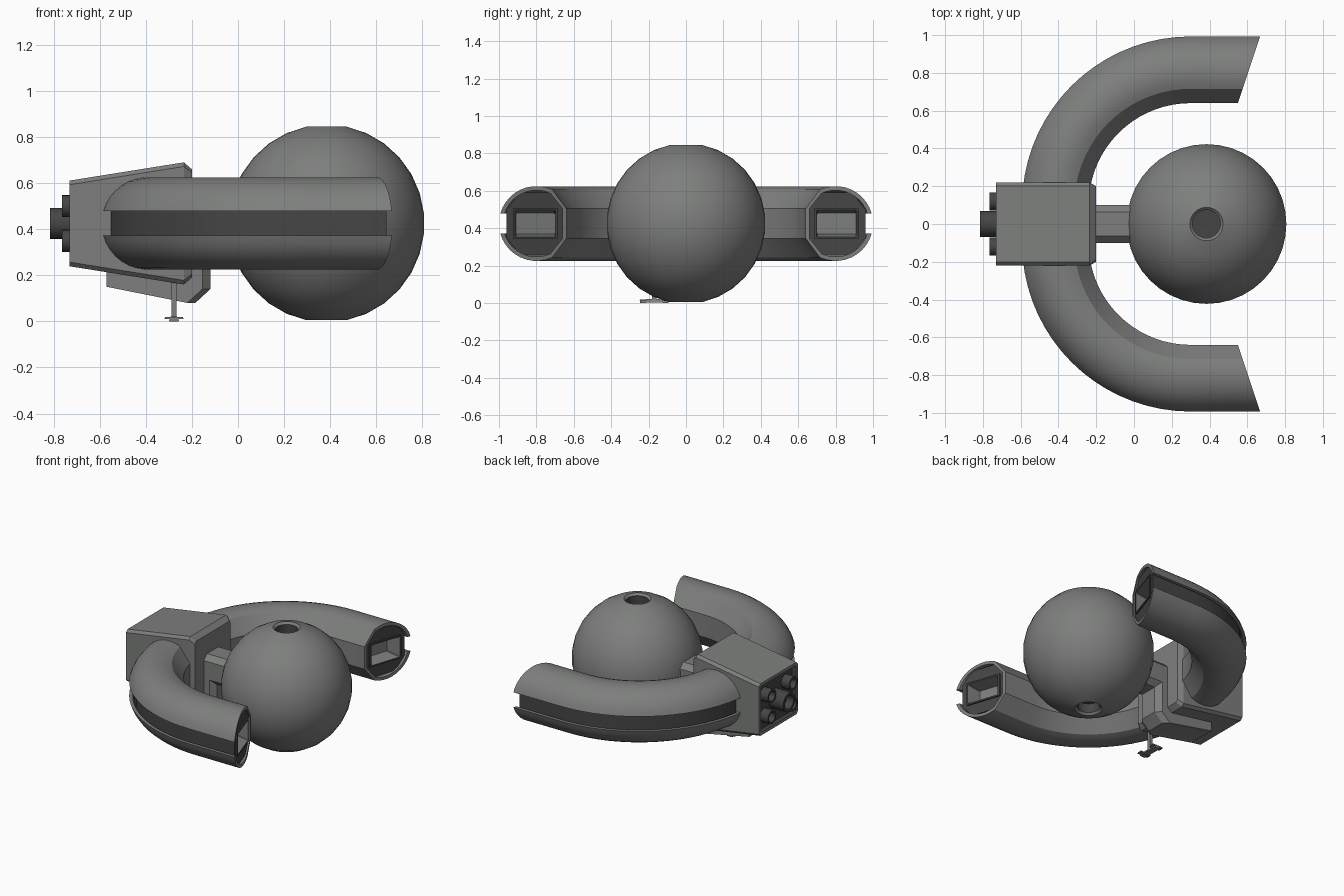
import bpy, bmesh, math
from mathutils import Vector

if "Cube" in bpy.data.objects:
    bpy.data.objects.remove(bpy.data.objects["Cube"])

def material(name, c):
    m = bpy.data.materials.new(name)
    m.diffuse_color = (*c, 1)
    m.use_nodes = True
    m.node_tree.nodes["Principled BSDF"].inputs["Base Color"].default_value = m.diffuse_color
    return m

GREY = material("mid grey", (0.205, 0.212, 0.205))
DARK = material("dark grey", (0.06, 0.06, 0.06))
CZ = 0.425  # height of the main axis

def loft(name, rings, mats=None, caps=(0, 0), strip_caps=False, smooth=None, mirror=False):
    """Skin a list of equal-length closed rings. mats: 0 grey / 1 dark per band."""
    bm = bmesh.new()
    vs = [[bm.verts.new(p) for p in r] for r in rings]
    n = len(vs[0])
    for k in range(len(vs) - 1):
        for i in range(n):
            j = (i + 1) % n
            f = bm.faces.new((vs[k][i], vs[k][j], vs[k + 1][j], vs[k + 1][i]))
            f.material_index = mats[k] if mats else 0
    for ring, mi in ((vs[0], caps[0]), (vs[-1], caps[1])):
        if strip_caps:  # C-shaped section: bridge outer to inner points
            for i in range(n // 2 - 1):
                bm.faces.new((ring[i], ring[i + 1], ring[n - 2 - i], ring[n - 1 - i])).material_index = mi
        else:
            bm.faces.new(ring).material_index = mi
    bmesh.ops.recalc_face_normals(bm, faces=bm.faces)
    me = bpy.data.meshes.new(name)
    bm.to_mesh(me)
    bm.free()
    me.materials.append(GREY)
    me.materials.append(DARK)
    ob = bpy.data.objects.new(name, me)
    bpy.context.collection.objects.link(ob)
    if mirror:
        mod = ob.modifiers.new("Mirror", 'MIRROR')
        mod.use_axis = (False, True, False)
        mod.use_mirror_merge = False
    if smooth:
        bpy.ops.object.select_all(action='DESELECT')
        ob.select_set(True)
        bpy.context.view_layer.objects.active = ob
        bpy.ops.object.shade_smooth_by_angle(angle=math.radians(smooth))
    return ob

def circle(r, n, place):
    return [place(r * math.cos(2 * math.pi * i / n), r * math.sin(2 * math.pi * i / n)) for i in range(n)]

def octagon(hy, hz, c):
    """Rectangle with chamfered corners, as (y, z) pairs."""
    return [(hy, hz - c), (hy - c, hz), (c - hy, hz), (-hy, hz - c),
            (-hy, c - hz), (c - hy, -hz), (hy - c, -hz), (hy, c - hz)]

# Sphere with recessed ports at both poles
prof = [(0.425 * math.sin(math.radians(a)), 0.429 * math.cos(math.radians(a))) for a in range(12, 169, 12)]
prof = [(0.074, 0.34), (0.074, 0.405)] + prof + [(0.074, -0.405), (0.074, -0.34)]
loft("sphere", [circle(r, 40, lambda a, b, z=z: (0.384 + a, b, CZ + z)) for r, z in prof],
     [1] + [0] * (len(prof) - 3) + [1], (1, 1), smooth=30)

# Curved arms: quarter arc, straight run and slanted end
ARC = 18
def arm_ring(sec, k, back=0.0):
    ring = []
    for u, z in sec:
        if k <= ARC:
            a = math.pi - k / ARC * math.pi / 2
            r = 0.72 + u
            ring.append((0.3 + r * math.cos(a), 0.1 + r * math.sin(a), CZ + z))
        else:
            ring.append((0.55 + (0.18 + u) / 3 - back, 0.82 + u, CZ + z))
    return ring

def shell_line(r, inner):
    top = [(-0.02 + r * math.cos(math.radians(a)), r * math.sin(math.radians(a)))
           for a in [math.degrees(math.asin(0.053 / r))] + list(range(25, 116, 10))]
    top.append((inner, 0.08))
    return top + [(u, -z) for u, z in reversed(top)]

shell = shell_line(0.2, -0.18) + shell_line(0.178, -0.16)[::-1]
loft("arm_shell", [arm_ring(shell, k) for k in range(ARC + 2)], strip_caps=True, smooth=25, mirror=True)

# Dark arm core with a rectangular port in its end
half = [(0.14, 0.075), (0.07, 0.165), (-0.095, 0.165), (-0.165, 0.075)]
core = half + [(u, -z) for u, z in reversed(half)]
def port(hu, hz):
    return [(u - 0.015, z) for u, z in octagon(hu, hz, 0.004)]
rings = [arm_ring(core, k, 0.012) for k in range(ARC + 2)]
rings += [arm_ring(port(0.12, 0.083), ARC + 1, 0.012), arm_ring(port(0.12, 0.083), ARC + 1, 0.002),
          arm_ring(port(0.108, 0.072), ARC + 1, 0.002), arm_ring(port(0.104, 0.055), ARC + 1, 0.1)]
loft("arm_core", rings, [1] * (ARC + 4) + [0], (1, 0), smooth=25, mirror=True)

# Tapered engine housing with recessed rear panel
sections = [(-0.2, 0.2, 0.235, 0.015), (-0.235, 0.22, 0.265, 0.018), (-0.73, 0.22, 0.186, 0.018),
            (-0.73, 0.198, 0.165, 0.01), (-0.70, 0.198, 0.165, 0.01)]
loft("housing", [[(x, y, CZ + z) for y, z in octagon(hy, hz, c)] for x, hy, hz, c in sections],
     [0, 0, 0, 1], (0, 1))

# Nozzles: one large in the middle, four small around it
def nozzle(name, y, z, r, x):
    steps = [(r, -0.69), (r, x), (r * 0.72, x), (r * 0.6, x + 0.05)]
    loft(name, [circle(q, 20, lambda a, b, p=p: (p, y + a, CZ + z + b)) for q, p in steps],
         [1, 1, 1], (1, 1), smooth=30)
nozzle("main_nozzle", 0, 0, 0.068, -0.815)
for sy in (-1, 1):
    for sz in (-1, 1):
        nozzle("small_nozzle", sy * 0.12, sz * 0.075, 0.048, -0.764)

# Neck joining housing to sphere
loft("neck", [[(x, y, CZ + z) for y, z in octagon(0.1, 0.1, 0.036)] for x in (-0.25, 0.0)])

# Keel block under the housing, with chamfered sides
keel = [(-0.57, 0.3), (-0.57, 0.15), (-0.185, 0.08), (-0.12, 0.14), (-0.12, 0.46), (-0.25, 0.46)]
mid = Vector((-0.3, 0.27))
def keel_ring(y, inset):
    return [(x - inset * (1 if x > -0.2 else 0), y, z) for x, z in keel]
loft("keel", [keel_ring(-0.1, 0.035), keel_ring(-0.065, 0), keel_ring(0.065, 0), keel_ring(0.1, 0.035)])

# Landing leg: post and I-shaped foot
def slab(name, x, y, hx, hy, z0, z1, taper=1.0):
    loft(name, [[(x + a * hx * t, y + b * hy * t, z) for a, b in ((-1, -1), (1, -1), (1, 1), (-1, 1))]
                for z, t in ((z0, 1), (z1, taper))])
LX, LY = -0.278, -0.17
slab("leg_post", LX, LY, 0.011, 0.011, 0.012, 0.2)
slab("foot_web", LX, LY, 0.022, 0.07, 0.003, 0.022, 0.6)
for s in (-1, 1):
    slab("foot_bar", LX, LY + s * 0.06, 0.042, 0.018, 0.01, 0.02, 0.9)
    slab("foot_pad", LX, LY + s * 0.06, 0.02, 0.016, 0.0, 0.012)
